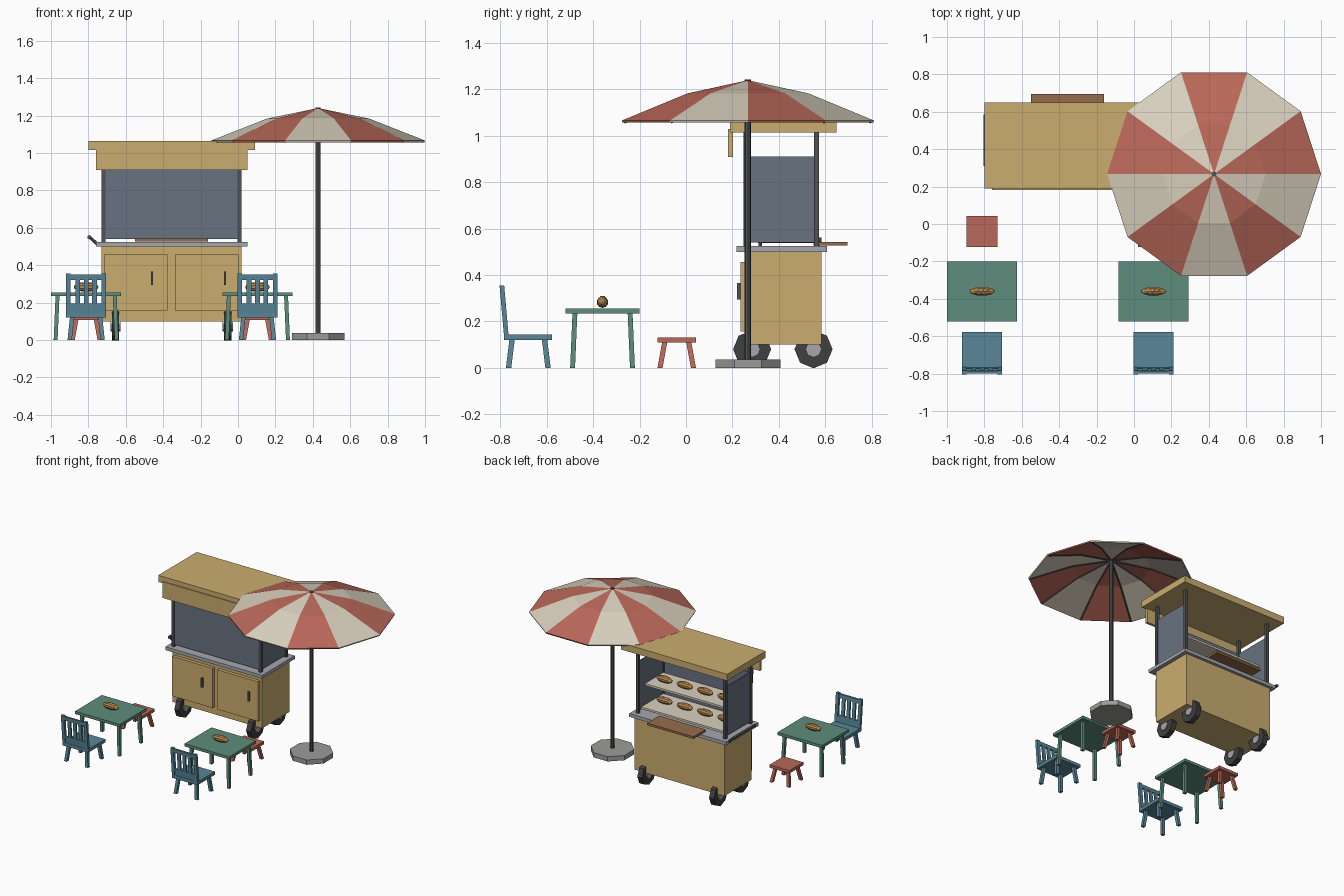
import bpy, bmesh
from math import cos, sin, pi, radians
from mathutils import Vector

if "Cube" in bpy.data.objects:
    bpy.data.objects.remove(bpy.data.objects["Cube"])


def mat(name, r, g, b):
    m = bpy.data.materials.new(name)
    m.diffuse_color = (r, g, b, 1)
    m.use_nodes = True
    m.node_tree.nodes["Principled BSDF"].inputs["Base Color"].default_value = m.diffuse_color
    return m


TAN = mat("tan_wood", .60, .42, .16)
STEEL = mat("steel", .38, .39, .42)
DARK = mat("dark_metal", .08, .085, .09)
RUBBER = mat("rubber", .05, .05, .05)
GLASS = mat("glass_panel", .14, .17, .22)
CREAM = mat("cream", .70, .64, .52)
RED = mat("red", .49, .14, .10)
GREEN = mat("green", .11, .27, .20)
BLUE = mat("blue", .10, .24, .32)
BROWN = mat("board_wood", .30, .15, .07)
CRUST = mat("crust", .48, .25, .08)
SCORE = mat("crust_light", .70, .48, .22)
STONE = mat("stone", .33, .33, .32)


def finish(name, bm, *mats):
    bmesh.ops.recalc_face_normals(bm, faces=bm.faces)
    me = bpy.data.meshes.new(name)
    bm.to_mesh(me)
    bm.free()
    ob = bpy.data.objects.new(name, me)
    bpy.context.collection.objects.link(ob)
    for m in mats:
        me.materials.append(m)
    return ob


def strut(name, a, b, w, d, m):
    """Bar with level ends of size w x d running from a to b."""
    bm = bmesh.new()
    rings = []
    for p in (a, b):
        rings.append([bm.verts.new((p[0] + sx * w / 2, p[1] + sy * d / 2, p[2]))
                      for sx, sy in ((-1, -1), (1, -1), (1, 1), (-1, 1))])
    bm.faces.new(rings[0])
    bm.faces.new(rings[1])
    for i in range(4):
        j = (i + 1) % 4
        bm.faces.new((rings[0][i], rings[0][j], rings[1][j], rings[1][i]))
    return finish(name, bm, m)


def box(name, x0, x1, y0, y1, z0, z1, m):
    cx, cy = (x0 + x1) / 2, (y0 + y1) / 2
    return strut(name, (cx, cy, z0), (cx, cy, z1), x1 - x0, y1 - y0, m)


def rod(name, a, b, r, n, m, turn=0):
    """Straight n-sided cylinder from a to b."""
    a, b = Vector(a), Vector(b)
    bm = bmesh.new()
    bmesh.ops.create_cone(bm, cap_ends=True, segments=n, radius1=r, radius2=r, depth=(b - a).length)
    ob = finish(name, bm, m)
    ob.location = (a + b) / 2
    ob.rotation_mode = 'QUATERNION'
    ob.rotation_quaternion = (b - a).to_track_quat('Z', 'Y')
    if turn:
        ob.rotation_mode = 'XYZ'
        ob.rotation_euler = (0, 0, turn)
    return ob


def bread(x, y, z):
    bm = bmesh.new()
    bmesh.ops.create_uvsphere(bm, u_segments=10, v_segments=8, radius=1)
    for v in bm.verts:
        v.co = (x + v.co.z * .066, y + v.co.x * .025, z + .025 + v.co.y * .025)
    finish("bread", bm, CRUST)
    # slanted scores on the crust
    for dx in (-.024, 0, .024):
        h = z + (.046 if dx else .048)
        rod("bread_score", (x + dx - .008, y - .010, h - .001), (x + dx + .008, y + .010, h - .001),
            .0035, 4, SCORE)


def legs(name, cx, cy, bx, by, tx, ty, z, w, m):
    for sx in (-1, 1):
        for sy in (-1, 1):
            strut(name, (cx + sx * bx, cy + sy * by, 0), (cx + sx * tx, cy + sy * ty, z), w, w, m)


# cart cabinet, doors, counter
MID = -.355
box("cabinet", -.73, .02, .26, .585, .10, .505, TAN)
for x0, hx in ((-.717, -.46), (-.337, -.07)):
    box("cabinet_door", x0, x0 + .34, .235, .262, .157, .457, TAN)
    box("door_handle", hx - .006, hx + .006, .22, .236, .295, .365, DARK)
box("counter", -.76, .05, .217, .607, .50, .525, STEEL)

# wheels with hubs
for sx in (-1, 1):
    for y in (.285, .55):
        x = MID + sx * .30
        rod("wheel", (x - .02, y, .08), (x + .02, y, .08), .082, 8, RUBBER)
        rod("wheel_hub", (x - .027, y, .08), (x + .027, y, .08), .035, 8, STEEL)

# display case: posts, glass, shelves
for x in (-.72, .008):
    for y in (.26, .562):
        box("post", x - .011, x + .011, y - .011, y + .011, .52, 1.02, DARK)
    box("side_glass", x - .004, x + .004, .27, .552, .54, .912, GLASS)
box("front_glass", -.71, 0, .256, .264, .54, .912, GLASS)
for y1, z in ((.535, .545), (.49, .705)):
    box("shelf", -.71, 0, .27, y1, z, z + .015, CREAM)
    for i in range(4):
        bread(MID - .255 + i * .17, .40, z + .015)
box("serving_board", -.55, -.16, .55, .696, .527, .543, BROWN)

# roof and front valance
box("roof", -.80, .09, .19, .65, 1.015, 1.065, TAN)
box("valance", -.76, .05, .182, .202, .908, 1.03, TAN)

# push handle on the left end
for y in (.32, .57):
    rod("push_handle_arm", (-.755, y, .515), (-.797, y, .553), .008, 6, DARK)
rod("push_handle", (-.795, .31, .55), (-.795, .585, .55), .011, 6, DARK)

# parasol: striped canopy, ribs, pole, base
UX, UY = .428, .267
PROFILE = ((.572, 1.066), (.275, 1.183))
bm = bmesh.new()
apex = bm.verts.new((UX, UY, 1.24))
ring = [[bm.verts.new((UX + r * cos(i * pi / 5), UY + r * sin(i * pi / 5), z)) for i in range(10)]
        for r, z in PROFILE]
for i in range(10):
    j = (i + 1) % 10
    for f in (bm.faces.new((ring[0][i], ring[0][j], ring[1][j], ring[1][i])),
              bm.faces.new((ring[1][i], ring[1][j], apex))):
        f.material_index = i % 2
canopy = finish("parasol_canopy", bm, RED, CREAM)
sol = canopy.modifiers.new("thickness", 'SOLIDIFY')
sol.thickness = .01
for i in range(10):
    c, s = cos(i * pi / 5), sin(i * pi / 5)
    pts = [(UX + r * c, UY + r * s, z) for r, z in ((.56, 1.058), (.275, 1.17), (.01, 1.225))]
    rod("parasol_rib", pts[0], pts[1], .005, 4, DARK)
    rod("parasol_rib", pts[1], pts[2], .005, 4, DARK)
rod("parasol_pole", (UX, UY, .02), (UX, UY, 1.243), .014, 8, DARK)
rod("parasol_base", (UX, UY, 0), (UX, UY, .036), .152, 8, STONE, radians(22.5))

# two seating groups
for cx in (-.812, .104):
    # table
    box("table_top", cx - .187, cx + .187, -.52, -.20, .234, .255, GREEN)
    legs("table_leg", cx, -.36, .163, .129, .153, .119, .236, .021, GREEN)
    bread(cx, -.36, .258)
    # stool
    box("stool_seat", cx - .083, cx + .083, -.123, .043, .108, .13, RED)
    legs("stool_leg", cx, -.04, .072, .072, .052, .052, .11, .022, RED)
    # chair
    box("chair_seat", cx - .107, cx + .107, -.785, -.577, .12, .144, BLUE)
    legs("chair_leg", cx, -.68, .088, .085, .075, .07, .122, .023, BLUE)

    def back(z):
        return -.775 - .019 * (z - .14) / .215

    for sx in (-1, 1):
        x = cx + sx * .095
        strut("chair_back_post", (x, back(.14), .14), (x, back(.355), .355), .024, .02, BLUE)
    for z0, z1 in ((.143, .195), (.32, .35)):
        strut("chair_back_rail", (cx, back(z0), z0), (cx, back(z1), z1), .17, .014, BLUE)
    for dx in (-.045, 0, .045):
        strut("chair_back_slat", (cx + dx, back(.19), .19), (cx + dx, back(.33), .33), .025, .012, BLUE)
